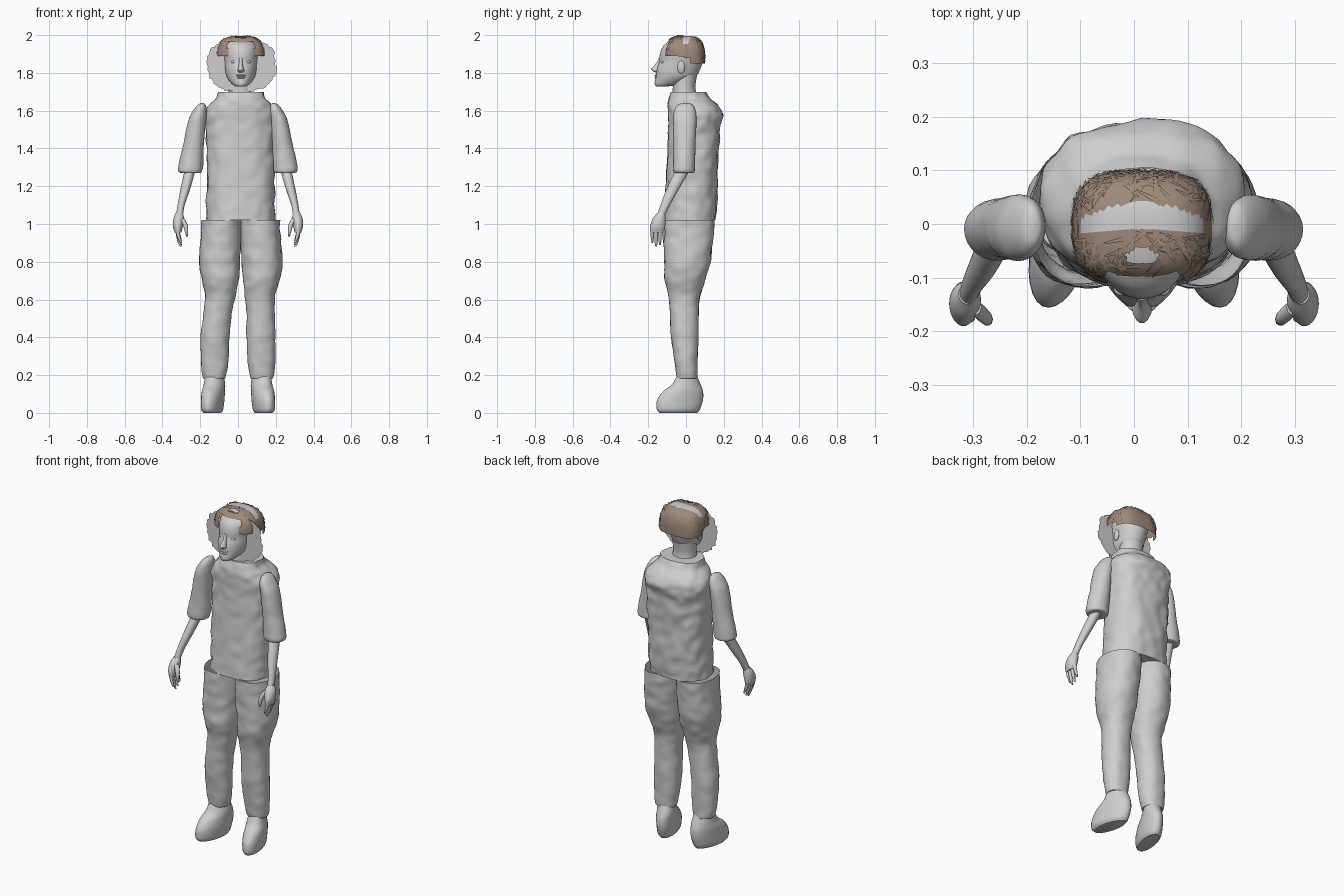
import bpy, bmesh, math, random
from mathutils import Vector, noise

random.seed(4)
if "Cube" in bpy.data.objects:
    bpy.data.objects.remove(bpy.data.objects["Cube"])


def make_material(name, rgb):
    mat = bpy.data.materials.new(name)
    mat.use_nodes = True
    mat.diffuse_color = (*rgb, 1)
    mat.node_tree.nodes["Principled BSDF"].inputs["Base Color"].default_value = (*rgb, 1)
    return mat


GREY = make_material("plain grey", (0.62, 0.62, 0.62))
BROWN = make_material("hair brown", (0.34, 0.25, 0.19))
MID = 0.015  # middle line of the head, torso and legs
smooth_parts = []


def finish(name, bm, mats=(GREY,), smooth=True):
    mesh = bpy.data.meshes.new(name)
    bm.to_mesh(mesh)
    bm.free()
    for mat in mats:
        mesh.materials.append(mat)
    obj = bpy.data.objects.new(name, mesh)
    bpy.context.collection.objects.link(obj)
    if smooth:
        smooth_parts.append(obj)


def catmull(a, b, c, d, t):
    return b + 0.5 * t * (c - a + t * (2 * a - 5 * b + 4 * c - d + t * (3 * (b - c) + d - a)))


def loft(name, keys, side=1, mid=0.0, sides=28, steps=5, rough=0.0, power=2.0, shear=0.0,
         open_top=False):
    """Skin through level rings given as (z, x_min, x_max, y_min, y_max)."""
    rows = []
    for i in range(len(keys) - 1):
        four = [keys[max(i - 1, 0)], keys[i], keys[i + 1], keys[min(i + 2, len(keys) - 1)]]
        rows += [[catmull(*v, s / steps) for v in zip(*four)] for s in range(steps)]
    rows.append(keys[-1])
    bm = bmesh.new()
    rings = []
    for z, x0, x1, y0, y1 in rows:
        ring = []
        for k in range(sides):
            a = math.tau * k / sides
            c, s = math.cos(a), math.sin(a)
            px = math.copysign(abs(c) ** (2 / power), c) * (x1 - x0) / 2
            py = math.copysign(abs(s) ** (2 / power), s) * (y1 - y0) / 2
            p = Vector(((x0 + x1) / 2 + px, (y0 + y1) / 2 + py, z))
            p.x -= shear * p.y
            bump = 1 + rough * noise.noise(p * 20 + Vector((side, 0, 0)))
            p.x, p.y = (x0 + x1) / 2 + (p.x - (x0 + x1) / 2) * bump, p.y * bump
            ring.append(bm.verts.new((mid + side * p.x, p.y, z)))
        rings.append(ring)
    for lo, hi in zip(rings, rings[1:]):
        for k in range(sides):
            n = (k + 1) % sides
            bm.faces.new((lo[k], lo[n], hi[n], hi[k]))
    bm.faces.new(rings[0])
    if not open_top:
        bm.faces.new(rings[-1])
    bmesh.ops.recalc_face_normals(bm, faces=bm.faces)
    finish(name, bm)


def ball(name, centre, radii):
    bm = bmesh.new()
    bmesh.ops.create_uvsphere(bm, u_segments=16, v_segments=10, radius=1)
    for v in bm.verts:
        v.co = Vector(centre) + Vector([c * r for c, r in zip(v.co, radii)])
    finish(name, bm)


def splay(keys, side):
    """The right shin and foot stand a little further out than the left."""
    out = [0.03 * min(max((0.7 - k[0]) / 0.3, 0), 1) * (side < 0) for k in keys]
    return [(z, x0 + o, x1 + o, y0, y1) for (z, x0, x1, y0, y1), o in zip(keys, out)]


# Torso with a short open-necked collar
loft("shirt", [(1.02, -.18, .18, -.12, .155), (1.15, -.18, .18, -.11, .165),
               (1.35, -.18, .18, -.1, .17), (1.5, -.185, .185, -.095, .18),
               (1.58, -.19, .19, -.095, .193), (1.63, -.165, .165, -.097, .17),
               (1.665, -.13, .13, -.092, .125), (1.7, -.12, .12, -.08, .105)],
     mid=MID, sides=64, steps=8, rough=.055, power=2.4)

# Arms, legs and shoes, mirrored
for side, tag in ((1, "left"), (-1, "right")):
    loft(tag + "_sleeve", [(1.27, .2, .29, -.05, .035), (1.275, .193, .312, -.065, .045),
                           (1.31, .185, .315, -.068, .048), (1.42, .18, .29, -.065, .05),
                           (1.54, .17, .265, -.07, .055), (1.6, .165, .238, -.062, .05),
                           (1.632, .172, .212, -.04, .033), (1.64, .186, .192, -.008, .004)],
         side, rough=.05)
    loft(tag + "_forearm", [(1.04, .292, .328, -.155, -.115), (1.1, .282, .32, -.135, -.085),
                            (1.18, .255, .305, -.105, -.04), (1.3, .22, .28, -.05, .03)], side)
    loft(tag + "_palm", [(.955, .3, .335, -.19, -.115), (.99, .292, .345, -.19, -.11),
                         (1.03, .286, .342, -.175, -.108), (1.06, .293, .328, -.15, -.112)], side)
    for i in range(4):
        y, tip = -.178 + .02 * i, (.9, .88, .89, .91)[i]
        loft(tag + "_finger_" + str(i + 1),
             [(tip, .297, .307, y - .004, y + .004), (tip + .03, .304, .322, y - .009, y + .009),
              (.97, .311, .333, y - .01, y + .01)], side, sides=10, steps=3)
    loft(tag + "_thumb", [(.935, .266, .274, -.185, -.175), (.96, .264, .282, -.19, -.17),
                          (.995, .266, .292, -.187, -.16), (1.03, .285, .31, -.17, -.14)],
         side, sides=10, steps=3)
    leg = [(.185, .055, .165, -.045, .055), (.19, .05, .172, -.05, .06),
           (.28, .035, .182, -.062, .062), (.4, .03, .183, -.078, .066),
           (.53, .03, .18, -.085, .068), (.62, .02, .182, -.092, .075),
           (.7, .012, .205, -.112, .1), (.8, .004, .22, -.115, .128),
           (.92, -.002, .212, -.118, .142), (1.02, -.003, .207, -.12, .152)]
    loft(tag + "_trouser_leg", splay(leg, side), side, MID, sides=40, steps=7, rough=.05,
         power=2.2, open_top=True)
    shoe = [(0, .07, .155, -.14, .06), (.02, .06, .168, -.155, .075),
            (.07, .055, .17, -.152, .09), (.115, .055, .17, -.12, .09),
            (.15, .055, .165, -.075, .078), (.2, .063, .16, -.045, .056)]
    loft(tag + "_shoe", splay(shoe, side), side, MID, shear=.2)

# Head, neck and face
loft("neck", [(1.66, -.075, .075, -.075, .065), (1.72, -.066, .066, -.07, .05),
              (1.8, -.066, .066, -.07, .06)], mid=MID)
loft("head", [(1.728, -.025, .025, -.158, -.1), (1.742, -.048, .048, -.166, -.02),
              (1.78, -.075, .075, -.16, .052), (1.82, -.084, .084, -.155, .075),
              (1.86, -.089, .089, -.142, .088), (1.9, -.094, .094, -.138, .093),
              (1.94, -.09, .09, -.122, .088), (1.97, -.066, .066, -.085, .068),
              (1.983, -.035, .035, -.045, .035), (1.987, -.005, .005, -.01, .005)],
     mid=MID, sides=36)
loft("nose", [(1.803, -.01, .01, -.165, -.13), (1.812, -.019, .019, -.179, -.13),
              (1.822, -.015, .015, -.185, -.13), (1.85, -.01, .01, -.16, -.12),
              (1.88, -.01, .01, -.143, -.12)], mid=MID, sides=14)
ball("upper_lip", (MID, -.153, 1.786), (.027, .013, .006))
ball("lower_lip", (MID, -.153, 1.775), (.023, .013, .007))
for side, tag in ((1, "left"), (-1, "right")):
    ball(tag + "_eye", (MID + side * .036, -.122, 1.858), (.017, .013, .008))
    ball(tag + "_ear", (MID + side * .088, -.025, 1.83), (.009, .02, .034))

# Ragged flat backing sheet passing through the head, framing the face
bm = bmesh.new()
rim = []
for k in range(80):
    a = math.tau * k / 80
    c, s = math.cos(a), math.sin(a)
    r = random.uniform(.94, 1.02) / (abs(c) ** 2.5 + abs(s) ** 2.5) ** .4
    rim.append(bm.verts.new((MID + .005 + .185 * r * c, -.06, 1.842 + .145 * r * s)))
bm.faces.new(rim)
finish("backing_sheet", bm, smooth=False)

# Boxy hair shell: a fringe arch in front, a band round the back, a grey crown strip between
HEART = Vector((MID, -.008, 1.86))
SIZE = Vector((.13, .108, .136))


def on_shell(d, lift=1.0):
    boxy = lift / sum(abs(c) ** 3 for c in d) ** (1 / 3)
    return HEART + Vector([c * s * boxy for c, s in zip(d, SIZE)])


def in_crown(p):
    x = p.x - MID
    return -.01 - .8 * x * x < p.y < .04 - 2.2 * x * x and p.z > 1.95


def has_hair(p):
    x = abs(p.x - MID)
    if in_crown(p) or math.hypot(x, 2 * (p.y + .06)) < .03:
        return False
    if p.y < -.01:
        return p.z > (1.962 if x < .07 else 1.89)
    return p.z > (1.85 if p.y > .03 else 1.88)


bm = bmesh.new()
bmesh.ops.create_uvsphere(bm, u_segments=64, v_segments=48, radius=1)
for v in bm.verts:
    v.co = on_shell(v.co)
bare = []
for f in bm.faces:
    p = f.calc_center_median()
    f.material_index = int(in_crown(p))
    if not (in_crown(p) or has_hair(p)):
        bare.append(f)
bmesh.ops.delete(bm, geom=bare, context="FACES")
finish("hair_shell", bm, (BROWN, GREY))

# Crossing thin locks lying on the shell
bm = bmesh.new()
made = 0
while made < 200:
    d = Vector([random.gauss(0, 1) for _ in range(3)]).normalized()
    along = d.cross(Vector([random.gauss(0, 1) for _ in range(3)])).normalized()
    across = d.cross(along) * random.uniform(.02, .05)
    path = [(d + along * t * .13).normalized() for t in range(4)]
    if not all(has_hair(on_shell(q)) for q in path):
        continue
    made += 1
    pairs = [[bm.verts.new(on_shell(q + across * e * (1 - .25 * t), 1.01 + .01 * t))
              for e in (-1, 1)] for t, q in enumerate(path)]
    for a, b in zip(pairs, pairs[1:]):
        bm.faces.new((a[0], b[0], b[1], a[1]))
finish("hair_locks", bm, (BROWN,), smooth=False)

# Smooth shading that keeps the hems crisp
bpy.ops.object.select_all(action="DESELECT")
for obj in smooth_parts:
    obj.select_set(True)
bpy.context.view_layer.objects.active = smooth_parts[0]
bpy.ops.object.shade_smooth_by_angle(angle=math.radians(45))
